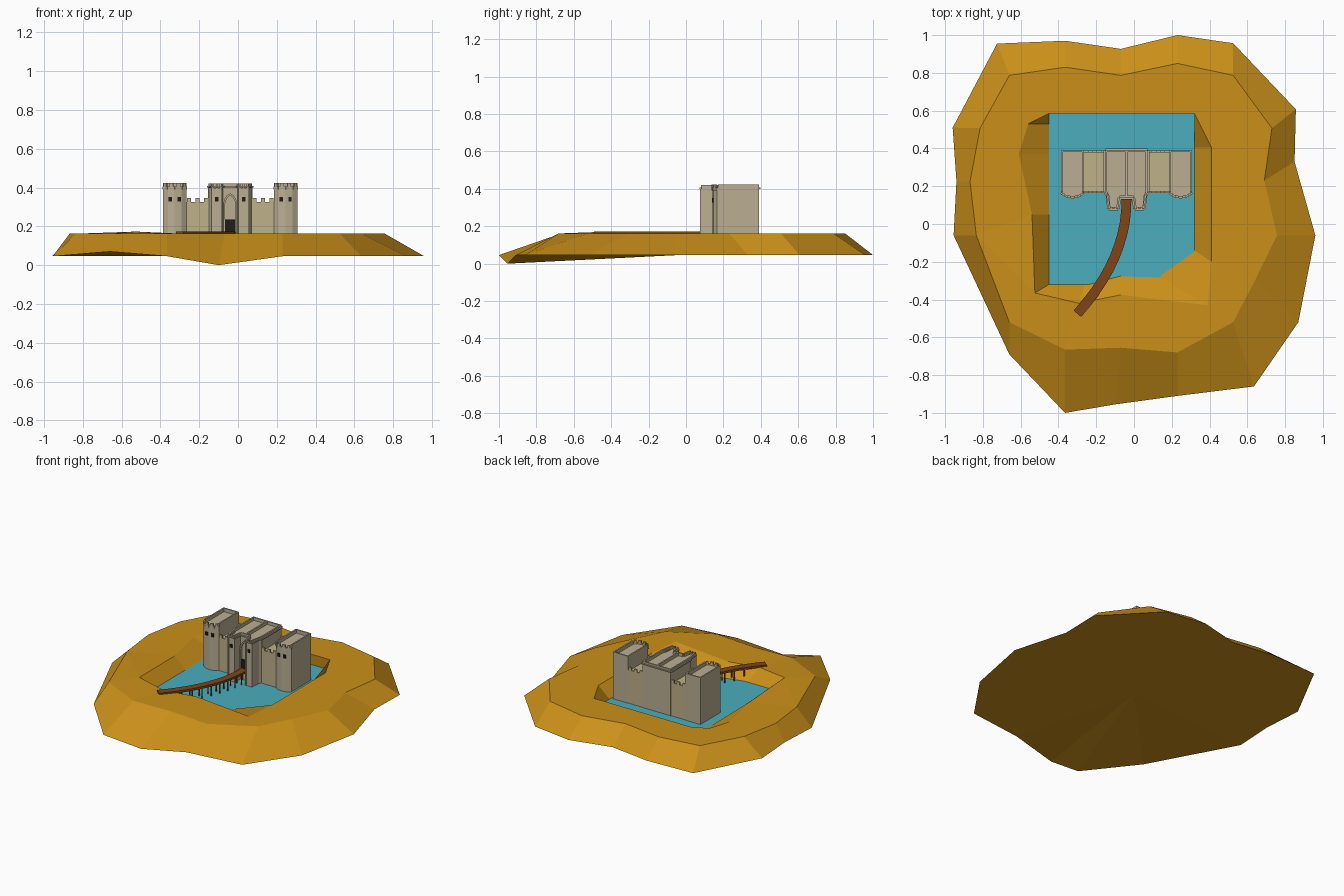
import bpy, bmesh
from mathutils import Vector

if "Cube" in bpy.data.objects:
    bpy.data.objects.remove(bpy.data.objects["Cube"])


def material(name, rgb):
    m = bpy.data.materials.new(name)
    m.diffuse_color = (*rgb, 1)
    m.use_nodes = True
    m.node_tree.nodes["Principled BSDF"].inputs["Base Color"].default_value = m.diffuse_color
    return m


SAND = material("sand", (0.60, 0.28, 0.01))
WATER = material("water", (0.07, 0.42, 0.52))
STONE = material("stone", (0.52, 0.44, 0.25))
PALE = material("pale_stone", (0.50, 0.43, 0.29))
DARK = material("dark", (0.015, 0.012, 0.01))
WOOD = material("wood", (0.22, 0.06, 0.008))


def finish(bm, name, mat):
    bmesh.ops.recalc_face_normals(bm, faces=bm.faces[:])
    me = bpy.data.meshes.new(name)
    bm.to_mesh(me)
    bm.free()
    me.materials.append(mat)
    ob = bpy.data.objects.new(name, me)
    bpy.context.collection.objects.link(ob)
    return ob


def prism(bm, pts, z0, z1):
    """Vertical prism over a plan outline."""
    lo = [bm.verts.new((x, y, z0)) for x, y in pts]
    hi = [bm.verts.new((x, y, z1)) for x, y in pts]
    bm.faces.new(lo[::-1])
    bm.faces.new(hi)
    skin(bm, lo, hi)


def skin(bm, a, b):
    for i in range(len(a)):
        j = (i + 1) % len(a)
        bm.faces.new((a[i], a[j], b[j], b[i]))


def slab(bm, a, b, t, z0, z1):
    """Upright wall piece of thickness t along the line a-b."""
    a, b = Vector(a), Vector(b)
    d = (b - a).normalized()
    n = Vector((-d.y, d.x)) * t / 2
    prism(bm, [a - n, b - n, b + n, a + n], z0, z1)


def merlons(bm, a, b, count, t, z0, z1):
    """Row of battlement teeth along the line a-b."""
    a, b = Vector(a), Vector(b)
    n = 2 * count - 1
    for i in range(count):
        slab(bm, a.lerp(b, 2 * i / n), a.lerp(b, (2 * i + 1) / n), t, z0, z1)


# Island: outer foot, top edge, pit rim and waterline
foot = [(-.725, .955), (-.365, .97), (-.07, .927), (.23, 1), (.525, .957), (.857, .607),
        (.85, .33), (.96, -.06), (.87, -.52), (.635, -.86), (.23, -.91), (-.1, -.955),
        (-.365, -1), (-.66, -.69), (-.955, -.06), (-.94, .225), (-.96, .51)]
crest = [(-.66, .787), (-.365, .83), (-.07, .787), (.23, .85), (.525, .787), (.73, .507),
         (.69, .23), (.757, -.06), (.64, -.3), (.525, -.52), (.23, -.68), (-.07, -.655),
         (-.365, -.665), (-.66, -.52), (-.835, -.06), (-.868, .225), (-.815, .507)]
rim = [(-.45, .585), (-.07, .585), (.32, .585), (.41, .405), (.41, .05), (.41, -.2),
       (.39, -.43), (-.07, -.375), (-.29, -.42), (-.525, -.365), (-.54, .05),
       (-.61, .37), (-.56, .53)]
shore = [(-.45, .59), (-.07, .59), (.32, .59), (.32, .405), (.32, .05), (.32, -.14),
         (.13, -.275), (-.07, -.27), (-.26, -.32), (-.45, -.32), (-.45, .05),
         (-.45, .37), (-.45, .53)]
GROUND, LAKE, CX = .162, .088, -.04
FOOT_Z = {11: 0, 13: .07}
bm = bmesh.new()
f = [bm.verts.new((x, y, FOOT_Z.get(i, .046))) for i, (x, y) in enumerate(foot)]
c = [bm.verts.new((x, y, GROUND)) for x, y in crest]
r = [bm.verts.new((x, y, .173 if i == 9 else GROUND)) for i, (x, y) in enumerate(rim)]
s = [bm.verts.new((x, y, LAKE - .004)) for x, y in shore]
skin(bm, f, c)
skin(bm, r, s)
bm.faces.new(s)
base = bm.verts.new((0, 0, .048))
for i in range(len(f)):
    bm.faces.new((f[i], f[i - 1], base))
edges = [bm.edges.get((l[i], l[i - 1])) for l in (c, r) for i in range(len(l))]
bmesh.ops.triangle_fill(bm, edges=edges, use_beauty=True)
finish(bm, "island", SAND)

# Water
bm = bmesh.new()
bm.faces.new([bm.verts.new((x, y, LAKE)) for x, y in
              [(-.45, -.32), (.32, -.32), (.32, .585), (-.45, .585)]])
finish(bm, "moat_water", WATER)

# Mirrored pairs of corner towers and curtain walls
for side, label in ((-1, "left"), (1, "right")):
    def at(u, y):
        return (CX + side * u, y)

    front = [at(.226, .165), at(.25, .148), at(.286, .141), at(.322, .148), at(.347, .165)]
    bm = bmesh.new()
    prism(bm, front + [at(.347, .39), at(.226, .39)], LAKE - .003, .398)
    for a, b in ((at(.342, .17), at(.342, .39)), (at(.231, .17), at(.231, .39)),
                 (at(.226, .385), at(.347, .385))):
        slab(bm, a, b, .01, .397, .423)
    for a, b in zip(front, front[1:]):
        a, b = Vector(a), Vector(b)
        slab(bm, a, b, .012, .39, .406)
        slab(bm, a.lerp(b, .2), a.lerp(b, .75), .012, .405, .423)
    finish(bm, label + "_tower", PALE)

    bm = bmesh.new()
    prism(bm, [at(.11, .165), at(.228, .165), at(.228, .388), at(.11, .388)],
          LAKE - .003, .315)
    for y in (.17, .383):
        slab(bm, at(.11, y), at(.228, y), .01, .314, .326)
        merlons(bm, at(.114, y), at(.224, y), 3, .01, .325, .345)
    finish(bm, label + "_curtain_wall", STONE)

    # Windows
    bm = bmesh.new()
    for u, y in ((.264, .144), (.308, .144), (.07, .08)):
        slab(bm, at(u - .009, y), at(u + .009, y), .01, .328, .352)
    finish(bm, label + "_windows", DARK)

# Gatehouse with two projecting turrets
half = [(.112, .39), (.112, .17), (.1, .15), (.093, .08), (.045, .08), (.037, .14)]
plan = [(CX + u, y) for u, y in half] + [(CX - u, y) for u, y in reversed(half)]
bm = bmesh.new()
prism(bm, plan, LAKE - .003, .398)
for u in (-.107, 0, .107):
    slab(bm, (CX + u, .15 if u == 0 else .17), (CX + u, .385), .01, .397, .42)
slab(bm, (CX - .112, .386), (CX + .112, .386), .01, .397, .42)
slab(bm, (CX - .037, .145), (CX + .037, .145), .01, .397, .42)
for side in (-1, 1):
    slab(bm, (CX + side * .106, .17), (CX + side * .089, .083), .01, .397, .42)
    slab(bm, (CX + side * .041, .14), (CX + side * .049, .083), .01, .397, .42)
    merlons(bm, (CX + side * .045, .084), (CX + side * .093, .084), 3, .01, .397, .42)
finish(bm, "gatehouse", PALE)

# Cornice and thin corner ribs of the gatehouse
bm = bmesh.new()
for i in range(len(plan)):
    slab(bm, plan[i - 1], plan[i], .018, .399, .407)
for side in (-1, 1):
    for u, y in ((.11, .17), (.092, .08), (.046, .08)):
        slab(bm, (CX + side * u - .004, y), (CX + side * u + .004, y), .008, LAKE, .4)
finish(bm, "gatehouse_trim", PALE)

# Pointed gate arch and door
bm = bmesh.new()
arch = [(.036, .165), (.036, .315), (.03, .34), (.018, .358), (0, .37)]
arch = arch + [(-u, z) for u, z in reversed(arch[:-1])]
rings = []
for y in (.128, .142):
    for k in (1, .78):
        rings.append([bm.verts.new((CX + u * k, y, .165 + (z - .165) * (.95 if k < 1 else 1)))
                      for u, z in arch])
for a, b in ((0, 1), (1, 3), (3, 2), (2, 0)):
    for i in range(len(arch) - 1):
        bm.faces.new((rings[a][i], rings[a][i + 1], rings[b][i + 1], rings[b][i]))
finish(bm, "gate_arch", STONE)
bm = bmesh.new()
slab(bm, (CX - .028, .138), (CX + .028, .138), .012, .155, .235)
finish(bm, "gate_door", DARK)

# Curved footbridge on posts
P = [Vector(p) for p in ((-.04, .135), (-.035, -.18), (-.3, -.475))]
path = [P[0].lerp(P[1], t / 10).lerp(P[1].lerp(P[2], t / 10), t / 10) for t in range(11)]
left, right, posts = [], [], []
for i, p in enumerate(path):
    d = (path[min(i + 1, 10)] - path[max(i - 1, 0)]).normalized()
    n = Vector((-d.y, d.x))
    left.append(p + n * .026)
    right.append(p - n * .026)
    if i < 9:
        posts += [p + n * .02, p - n * .02]
bm = bmesh.new()
for i in range(10):
    prism(bm, [left[i], left[i + 1], right[i + 1], right[i]], .158, .173)
finish(bm, "bridge_deck", WOOD)
bm = bmesh.new()
for p in posts:
    slab(bm, p - Vector((.003, 0)), p + Vector((.003, 0)), .006, LAKE - .003, .16)
finish(bm, "bridge_posts", WOOD)
